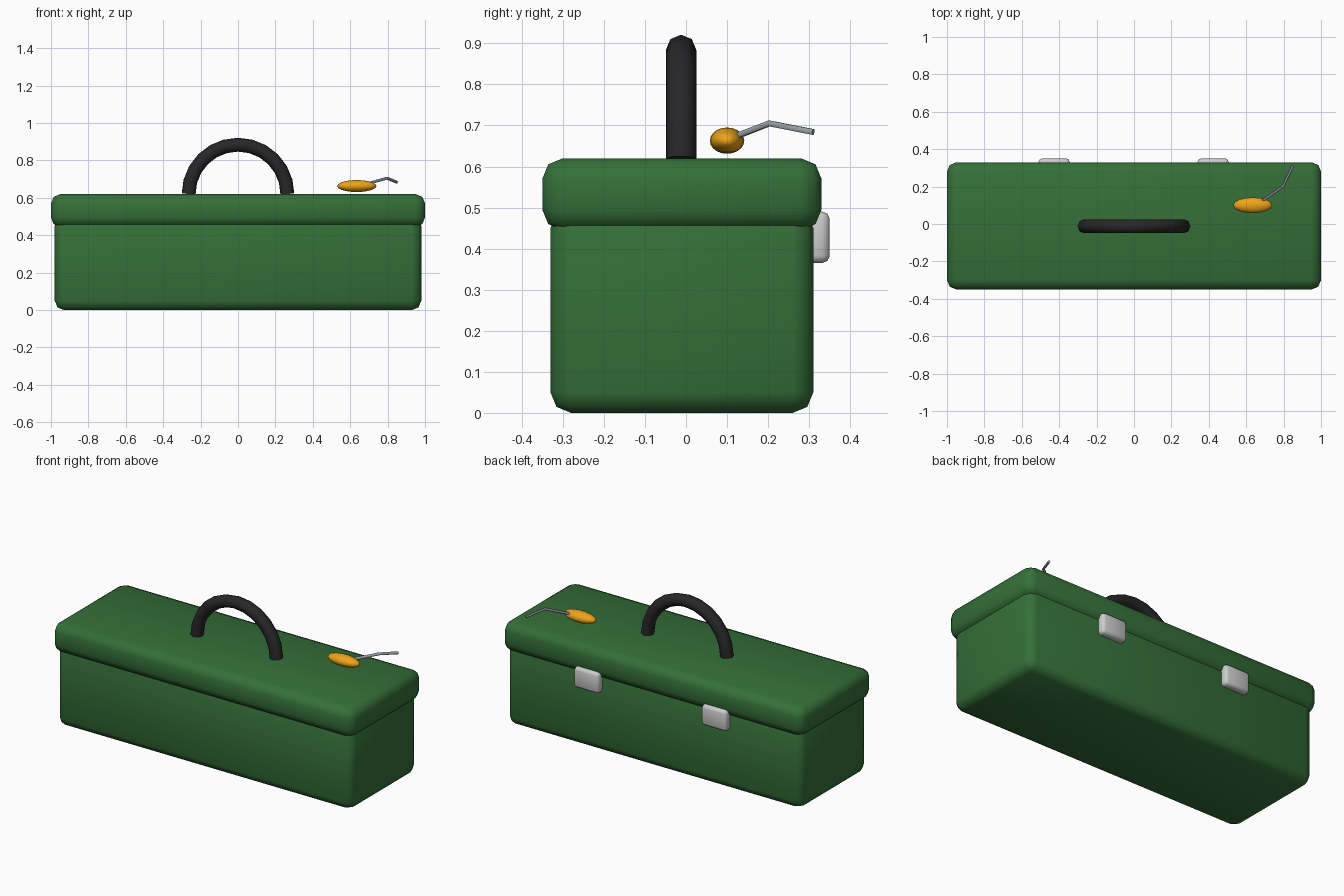
import bpy, math

if "Cube" in bpy.data.objects:
    bpy.data.objects.remove(bpy.data.objects["Cube"])


def material(name, rgb):
    m = bpy.data.materials.new(name)
    m.diffuse_color = (*rgb, 1)
    m.use_nodes = True
    m.node_tree.nodes["Principled BSDF"].inputs["Base Color"].default_value = m.diffuse_color
    return m


green = material("green_paint", (0.035, 0.16, 0.04))
black = material("black_grip", (0.02, 0.02, 0.022))
amber = material("amber", (0.85, 0.37, 0.01))
steel = material("steel", (0.32, 0.36, 0.39))
silver = material("silver", (0.62, 0.62, 0.62))


def finish(ob, name, mat, angle=60):
    ob.name = name
    ob.data.materials.append(mat)
    bpy.ops.object.select_all(action='DESELECT')
    ob.select_set(True)
    bpy.context.view_layer.objects.active = ob
    bpy.ops.object.shade_smooth_by_angle(angle=math.radians(angle))


def rounded_box(name, lo, hi, bevel, mat):
    bpy.ops.mesh.primitive_cube_add(
        size=1, location=[(a + b) / 2 for a, b in zip(lo, hi)])
    ob = bpy.context.object
    ob.scale = [b - a for a, b in zip(lo, hi)]
    bpy.ops.object.transform_apply(location=False, rotation=False, scale=True)
    mod = ob.modifiers.new("round", 'BEVEL')
    mod.width = bevel
    mod.segments = 2
    bpy.ops.object.modifier_apply(modifier=mod.name)
    finish(ob, name, mat)


def tube(name, points, radius, resolution, mat):
    cu = bpy.data.curves.new(name, 'CURVE')
    cu.dimensions = '3D'
    cu.bevel_depth = radius
    cu.bevel_resolution = resolution
    cu.use_fill_caps = True
    sp = cu.splines.new('POLY')
    sp.points.add(len(points) - 1)
    for p, co in zip(sp.points, points):
        p.co = (*co, 1)
    ob = bpy.data.objects.new(name, cu)
    bpy.context.collection.objects.link(ob)
    bpy.ops.object.select_all(action='DESELECT')
    ob.select_set(True)
    bpy.context.view_layer.objects.active = ob
    bpy.ops.object.convert(target='MESH')
    finish(bpy.context.object, name, mat)


# Box and overhanging lid
rounded_box("box_body", (-0.98, -0.33, 0), (0.98, 0.31, 0.5), 0.05, green)
rounded_box("lid", (-1, -0.35, 0.445), (1, 0.33, 0.62), 0.05, green)

# Latches on the back
for side, x in (("left", -0.427), ("right", 0.423)):
    rounded_box(f"latch_{side}", (x - 0.083, 0.29, 0.365),
                (x + 0.083, 0.35, 0.49), 0.018, silver)

# Arched carrying handle
arc = [math.pi * i / 12 for i in range(13)]
tube("handle", [(0.264 * math.cos(a), -0.012, 0.62 + 0.264 * math.sin(a))
                for a in arc], 0.037, 2, black)

# Fishing lure with bent wire hook
bpy.ops.mesh.primitive_uv_sphere_add(segments=16, ring_count=10, radius=1,
                                     location=(0.635, 0.10, 0.663))
lure = bpy.context.object
lure.scale = (0.105, 0.042, 0.032)
bpy.ops.object.transform_apply(location=False, rotation=False, scale=True)
finish(lure, "lure_body", amber)
tube("lure_hook", [(0.66, 0.105, 0.667), (0.797, 0.203, 0.705),
                   (0.848, 0.31, 0.684)], 0.008, 1, steel)
